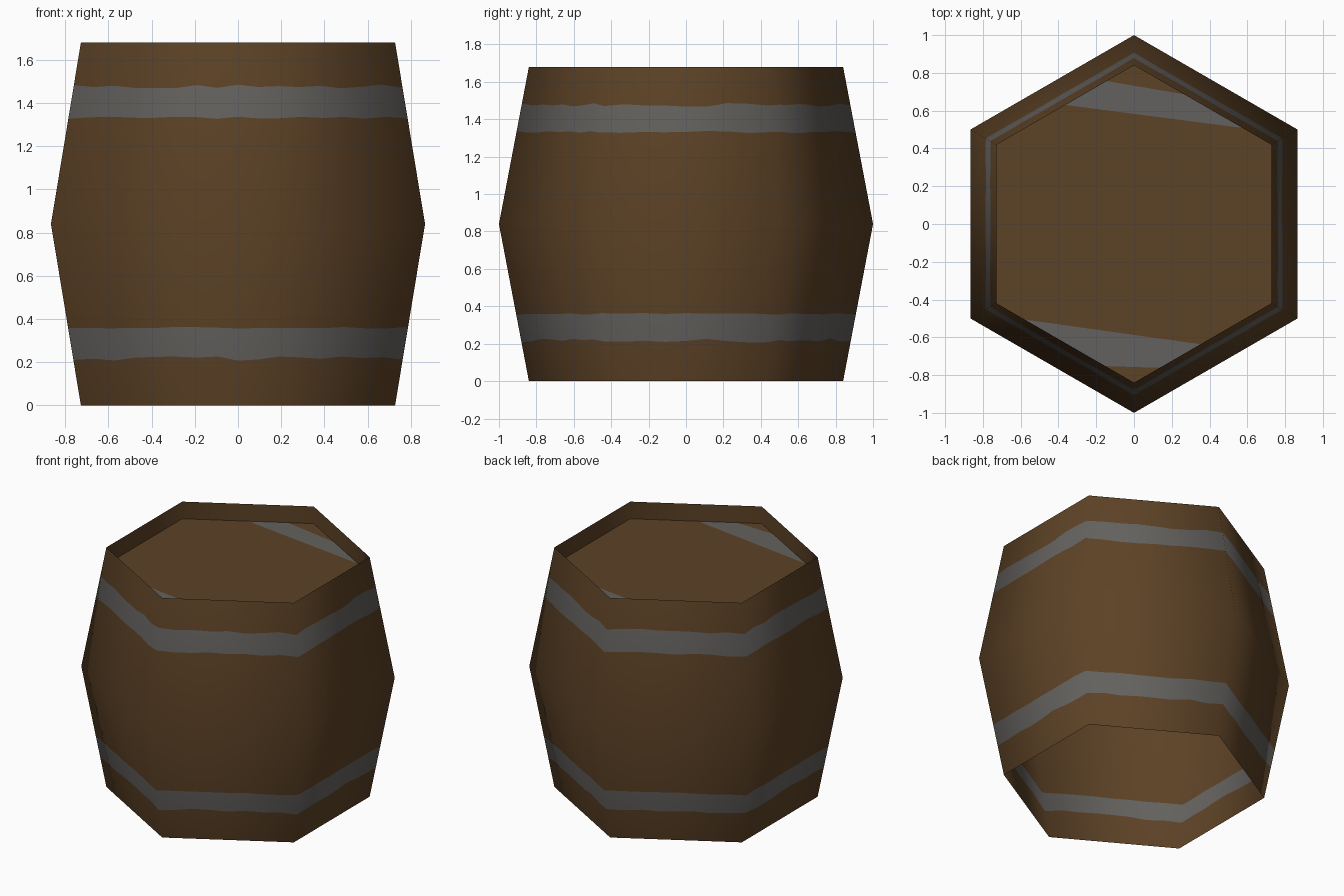
import bpy, bmesh, math, random
from mathutils import Vector

if "Cube" in bpy.data.objects:
    bpy.data.objects.remove(bpy.data.objects["Cube"])

random.seed(4)
H, MID, R_END, R_MID = 1.68, 0.84, 0.84, 1.0
CAP_Z = 1.56
SEG = 8  # steps along each of the six sides, for the worn band edges


def material(name, rgb):
    m = bpy.data.materials.new(name)
    m.diffuse_color = (*rgb, 1)
    m.use_nodes = True
    m.node_tree.nodes["Principled BSDF"].inputs["Base Color"].default_value = m.diffuse_color
    return m


wood = material("brown wood", (0.108, 0.054, 0.019))
iron = material("grey iron", (0.125, 0.120, 0.112))


def finish(bm, name):
    me = bpy.data.meshes.new(name)
    bm.to_mesh(me)
    bm.free()
    me.materials.append(wood)
    me.materials.append(iron)
    ob = bpy.data.objects.new(name, me)
    bpy.context.collection.objects.link(ob)
    return ob


def corner(k):
    a = math.radians(30 + 60 * k)
    return Vector((math.cos(a), math.sin(a), 0))


def hexagon(r, z):
    return [corner(k) * r + Vector((0, 0, z)) for k in range(6)]


# Staves: open six-sided shell, bulging at the middle, with two worn bands
bm = bmesh.new()
levels = [0, 0.217, 0.36, MID, 1.332, 1.477, H]
wear = [0, 0.010, 0.004, 0, 0.006, 0.010, 0]
normals, rings = [], []
for z0, w in zip(levels, wear):
    ring = []
    for k in range(6):
        for s in range(SEG):
            d = corner(k).lerp(corner(k + 1), s / SEG)
            z = z0 + random.uniform(-w, w)
            r = R_MID - (R_MID - R_END) * abs(z - MID) / MID
            ring.append(bm.verts.new((d.x * r, d.y * r, z)))
            n = d.normalized() + Vector((0, 0, 0.2 * (z - MID) / MID))
            normals.append(n.normalized())
    rings.append(ring)
N = 6 * SEG
for i in range(len(rings) - 1):
    for j in range(N):
        a, b = rings[i], rings[i + 1]
        f = bm.faces.new((a[j], a[(j + 1) % N], b[(j + 1) % N], b[j]))
        f.smooth = True
        f.material_index = 1 if i in (1, 4) else 0
staves = finish(bm, "staves")
staves.data.normals_split_custom_set_from_vertices(normals)

# Rim: inner wall dropping from the top edge to the lid
bm = bmesh.new()
top = [bm.verts.new(p) for p in hexagon(R_END, H)]
low = [bm.verts.new(p) for p in hexagon(R_END, CAP_Z)]
for k in range(6):
    n = (k + 1) % 6
    f = bm.faces.new((top[k], top[n], low[n], low[k]))
    f.smooth = True
finish(bm, "inner_rim")

# Lid: recessed hexagon cut by the edges of two slanted grey straps
bm = bmesh.new()
bm.faces.new([bm.verts.new(p) for p in hexagon(R_END, CAP_Z)])


def strap_line(y0, slope):
    return y0, slope


strap_edges = [(0.583, -0.13), (0.732, -0.17), (-0.587, -0.14), (-0.757, -0.03)]
for y0, slope in strap_edges:
    bmesh.ops.bisect_plane(bm, geom=bm.verts[:] + bm.edges[:] + bm.faces[:],
                           plane_co=(0, y0, CAP_Z), plane_no=(-slope, 1, 0))
for f in bm.faces:
    c = f.calc_center_median()
    above = [c.y > y0 + slope * c.x for y0, slope in strap_edges]
    if (above[0] and not above[1]) or (above[3] and not above[2]):
        f.material_index = 1
finish(bm, "lid")
